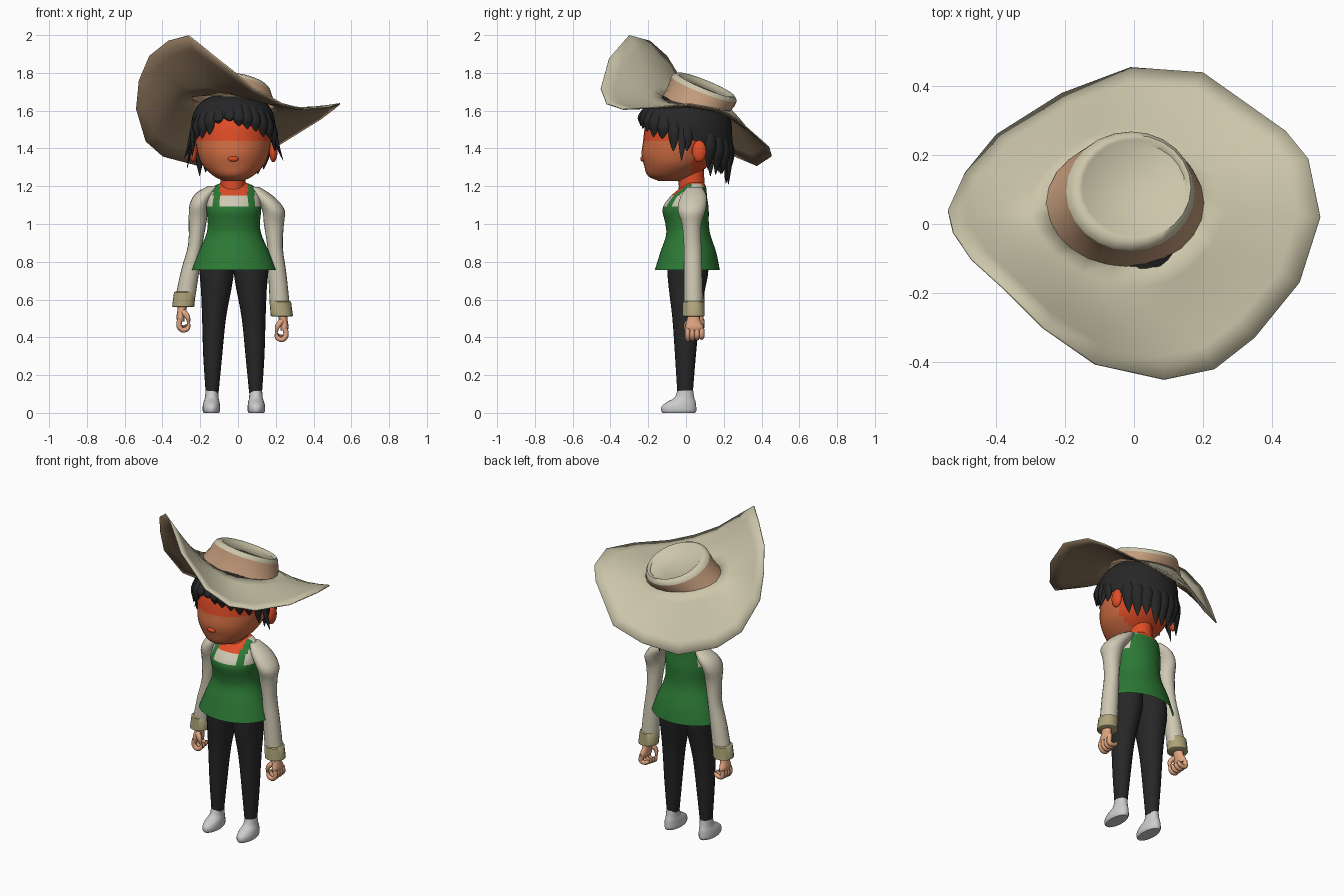
import bpy, bmesh, math, random
from mathutils import Vector

if "Cube" in bpy.data.objects:
    bpy.data.objects.remove(bpy.data.objects["Cube"])

random.seed(4)
CX = -0.022  # body centre line


def mat(name, *rgb):
    m = bpy.data.materials.new(name)
    m.diffuse_color = (*rgb, 1)
    m.use_nodes = True
    m.node_tree.nodes["Principled BSDF"].inputs["Base Color"].default_value = m.diffuse_color
    return m


STRAW = mat("straw", .60, .56, .40)
UNDER = mat("brim_underside", .30, .20, .12)
BAND = mat("hat_band", .55, .33, .20)
CLOTH = mat("shirt_cloth", .62, .58, .45)
CUFF = mat("cuff_cloth", .42, .37, .19)
GREEN = mat("apron_green", .025, .19, .035)
BLACK = mat("black", .02, .02, .021)
RED = mat("skin_red", .75, .075, .02)
FACE = mat("skin_face", .62, .15, .055)
HAND = mat("skin_hand", .75, .38, .22)


def skin(name, rings, mats=(), pick=None, cap=(True, True), fix=True):
    """Skin a list of closed point rings into one object."""
    n = len(rings[0])
    verts = [tuple(p) for r in rings for p in r]
    faces = [(i*n+j, i*n+(j+1) % n, (i+1)*n+(j+1) % n, (i+1)*n+j)
             for i in range(len(rings)-1) for j in range(n)]
    if cap[0]:
        faces.append(tuple(range(n))[::-1])
    if cap[1]:
        faces.append(tuple(range((len(rings)-1)*n, len(rings)*n)))
    me = bpy.data.meshes.new(name)
    me.from_pydata(verts, [], faces)
    for m in mats:
        me.materials.append(m)
    if fix:
        bm = bmesh.new()
        bm.from_mesh(me)
        bmesh.ops.recalc_face_normals(bm, faces=bm.faces)
        bm.to_mesh(me)
        bm.free()
    if pick:
        for f in me.polygons:
            f.material_index = pick(f.center)
    me.shade_smooth()
    me.set_sharp_from_angle(angle=math.radians(50))
    ob = bpy.data.objects.new(name, me)
    bpy.context.collection.objects.link(ob)
    return ob


def ellipse(x, y, z, rx, ry, n):
    return [Vector((x+rx*math.cos(2*math.pi*j/n), y+ry*math.sin(2*math.pi*j/n), z)) for j in range(n)]


def refine(rows, k):
    """Catmull-Rom interpolation between rows of numbers."""
    out = []
    for i in range(len(rows)-1):
        a, b, c, d = (rows[max(0, min(len(rows)-1, i+o))] for o in (-1, 0, 1, 2))
        for s in range(k):
            t = s/k
            out.append([.5*(2*q+(r-p)*t+(2*p-5*q+4*r-w)*t*t+(3*q-p-3*r+w)*t**3)
                        for p, q, r, w in zip(a, b, c, d)])
    return out+[list(rows[-1])]


def loft(name, rows, mats=(), n=20, k=3, **kw):
    return skin(name, [ellipse(*r, n) for r in refine(rows, k)], mats, **kw)


def tube(name, pts, radii, ref, m, n=8, flat=1.0):
    """Tapered tube; ref is the sideways axis of its section."""
    rows = refine([(*p, r) for p, r in zip(pts, radii)], 3)
    ps = [Vector(r[:3]) for r in rows]
    rings = []
    for i, p in enumerate(ps):
        d = (ps[min(i+1, len(ps)-1)]-ps[max(i-1, 0)]).normalized()
        v = d.cross(ref).normalized()
        u = v.cross(d)
        rad = max(rows[i][3], .001)
        rings.append([p+rad*(u*math.cos(2*math.pi*j/n)+v*flat*math.sin(2*math.pi*j/n)) for j in range(n)])
    return skin(name, rings, (m,))


def ball(name, c, r, m, n=16):
    rings = [ellipse(c[0], c[1], c[2]+r[2]*math.sin(a), r[0]*math.cos(a), r[1]*math.cos(a), n)
             for a in [math.radians(-87+174*i/10) for i in range(11)]]
    return skin(name, rings, (m,))


# Legs and shoes, mirrored about the centre line
LEG = [(.093, -.005, .105, .034, .041), (.09, -.003, .3, .05, .055), (.083, 0, .5, .063, .072),
       (.072, .005, .65, .08, .095), (.068, .01, .75, .091, .108), (.06, .01, .86, .085, .10)]
SHOE = [(.097, -.038, 0, .040, .086), (.097, -.038, .012, .046, .093), (.097, -.037, .035, .046, .091),
        (.096, -.025, .058, .042, .076), (.095, -.009, .08, .036, .053), (.094, -.004, .118, .034, .042)]
for side, s in (("right", 1), ("left", -1)):
    flip = lambda rows: [(CX+s*(r[0]-CX), *r[1:]) for r in rows]
    loft(side+"_trouser_leg", flip(LEG), (BLACK,))
    loft(side+"_shoe", flip(SHOE))


# Torso: flared apron dress with straps over shirt and bare neckline
def dress(c):
    dx = abs(c.x-CX)
    if c.z < 1.09:
        return 0
    if c.y < .03:
        if .073 < dx < .11:
            return 0
        return (2 if c.z > 1.155 else 1) if dx <= .073 else 1
    return 0 if dx < .11 and c.z < 1.195 else (2 if dx < .07 else 1)


loft("dress_torso", [(CX, .007, .757, .223, .172), (CX, .012, .85, .187, .148), (CX, .012, .94, .148, .118),
                     (CX, .006, 1.0, .138, .115), (CX, -.002, 1.08, .145, .122), (CX, .012, 1.14, .138, .10),
                     (CX, .035, 1.185, .118, .073), (CX, .045, 1.205, .098, .058), (CX, .045, 1.22, .06, .05)],
     (GREEN, CLOTH, RED), n=56, k=5, pick=dress, cap=(False, True))

# Neck
loft("neck", [(CX-.005, .025, 1.14, .075, .075), (CX-.005, .03, 1.2, .066, .068), (CX-.005, .02, 1.3, .068, .075)], (RED,))

# Sleeves, cuffs and hands
ARMS = {
    "right": (1, [(.085, .045, 1.195, .03, .04), (.135, .04, 1.145, .055, .07), (.187, .03, 1.075, .06, .075),
                  (.19, .03, 1.0, .053, .052), (.196, .035, .88, .041, .047), (.208, .037, .74, .048, .049),
                  (.222, .04, .56, .053, .052)], (.232, .04, .51)),
    "left": (-1, [(-.13, .045, 1.2, .03, .04), (-.175, .04, 1.16, .052, .07), (-.207, .03, 1.1, .05, .075),
                  (-.213, .03, 1.02, .048, .052), (-.226, .035, .89, .038, .047), (-.252, .037, .76, .048, .049),
                  (-.279, .04, .61, .053, .052)], (-.29, .04, .56)),
}
Y = Vector((0, 1, 0))
for side, (s, rows, w) in ARMS.items():
    wx, wy, wz = w
    loft(side+"_sleeve", rows, (CLOTH,), n=18)
    loft(side+"_cuff", [(wx-s*.010, wy, wz+.082, .053, .052), (wx-s*.008, wy, wz+.078, .057, .058),
                        (wx, wy, wz+.004, .059, .06), (wx, wy, wz, .052, .053)], (CUFF,), n=18, k=1)
    loft(side+"_palm", [(wx+s*.012, wy+.005, wz-.075, .018, .047), (wx+s*.014, wy+.004, wz-.055, .022, .05),
                        (wx+s*.008, wy, wz-.02, .023, .036), (wx, wy, wz+.03, .027, .030)], (HAND,), n=14)
    for i in range(4):
        y = wy-.032+i*.025
        path = [(wx+s*.018, y, wz-.065), (wx+s*.022, y, wz-.1), (wx+s*.002, y, wz-.122+.004*i),
                (wx-s*.024, y, wz-.112+.004*i), (wx-s*.03, y, wz-.085)]
        tube(f"{side}_finger_{i+1}", path, [.014, .0145, .0135, .012, .007], Y, HAND)
    tube(side+"_thumb", [(wx, wy-.025, wz-.025), (wx-s*.022, wy-.04, wz-.05), (wx-s*.03, wy-.036, wz-.085)],
         [.016, .014, .007], Y, HAND)

# Head with two-tone face, nose and ears
HX = -.025
loft("head", [(HX, -.085, 1.228, .05, .06), (HX, -.08, 1.255, .105, .122), (HX, -.05, 1.31, .162, .172),
              (HX, -.027, 1.37, .188, .208), (HX, -.01, 1.44, .20, .217), (HX, .0, 1.53, .20, .214),
              (HX, .0, 1.6, .165, .175), (HX, .0, 1.64, .10, .11)],
     (FACE, RED), n=32, k=4, pick=lambda c: 1 if c.z > 1.445 or (c.y > .03) else 0)
ball("mouth", (HX, -.228, 1.345), (.028, .014, .015), RED)
for side, s in (("right", 1), ("left", -1)):
    ball(side+"_ear", (HX+s*.212, .07, 1.385), (.022, .038, .058), RED)


# Hair cap with a hairline that is high in front and low behind
def hair_point(a, z, f=1.0):
    u = abs(z-1.45)/.237
    f *= (1-min(u if z > 1.45 else u*.8, .995)**3)**(1/3)
    return Vector((HX+.226*f*math.sin(a), -.003-.248*f*math.cos(a), z))


def hairline(a):
    return 1.46+.10*math.cos(a)


N = 40
angs = [2*math.pi*j/N for j in range(N)]
cap_rings = [[hair_point(a, hairline(a)+.01, .8) for a in angs]]
cap_rings += [[hair_point(a, hairline(a)+(1.684-hairline(a))*t, .98 if t == 0 else 1) for a in angs]
              for t in (0, .15, .3, .45, .6, .75, .87, .95, 1)]
skin("hair_cap", cap_rings, (BLACK,))

# Hair locks: (degrees from front, length, radius, spread of the tip)
LOCKS = [(-75, .13, .028, 1.0), (-60, .06, .036, 1.0), (-48, .075, .036, 1.0), (-35, .07, .036, 1.0),
         (-22, .02, .03, 1.0), (-5, .015, .03, 1.0), (8, .04, .034, 1.0), (20, .05, .034, 1.0),
         (33, .055, .034, 1.0), (46, .07, .036, 1.0), (60, .06, .036, 1.0), (75, .10, .03, 1.0),
         (86, .13, .022, 1.17), (-86, .12, .022, 1.15), (92, .07, .03, 1.0), (-92, .16, .022, 1.08)]
LOCKS += [(124+d*14, random.uniform(.10, .16), .036, random.uniform(.84, .98)) for d in range(9)]
for i, (deg, ln, r, out) in enumerate(LOCKS):
    a = math.radians(deg)
    z = hairline(a)
    edge = hair_point(a, z)
    o = Vector((HX, 0, 0))
    flat = Vector((edge.x, edge.y, 0))-o
    at = lambda f, zz: o+flat*f+Vector((0, 0, zz))
    top = hair_point(a, z+.07, .95)
    tube(f"hair_lock_{i+1}", [top, at(.98, z+.01), at(.5+.49*out-.01, z-ln*.5), at(out, z-ln)],
         [r*.7, r, r*.7, .002], Vector((math.cos(a), math.sin(a), 0)), BLACK, flat=.55)

# Hat brim: wavy outline lofted in to the crown base
OUT = [(.54, .02, 1.64), (.505, .19, 1.61), (.44, .27, 1.56), (.2, .44, 1.41), (-.01, .455, 1.36),
       (-.21, .38, 1.31), (-.40, .26, 1.36), (-.49, .15, 1.44), (-.54, .04, 1.61), (-.525, -.02, 1.76),
       (-.47, -.10, 1.89), (-.37, -.19, 1.97), (-.26, -.30, 2.0), (-.11, -.405, 1.88), (.09, -.45, 1.72),
       (.235, -.42, 1.64), (.35, -.33, 1.61), (.48, -.17, 1.62)]
BX, BY = -.025, .058


def base_z(x, y):
    return 1.645-.18*(y-BY)-.1*(x-BX)


brim = []
for t in (1, .8, .6, .4, .2, 0):
    ring = []
    for x, y, z in OUT:
        a = math.atan2((y-BY)/.185, (x-BX)/.23)
        ix, iy = BX+.222*math.cos(a), BY+.178*math.sin(a)
        iz = base_z(ix, iy)
        ring.append(Vector((ix+(x-ix)*t, iy+(y-iy)*t, iz+(z-iz)*t**1.12-.012*math.sin(math.pi*t))))
    brim.append(ring)
ob = skin("hat_brim", brim, (STRAW, UNDER), cap=(False, False), fix=False)
sol = ob.modifiers.new("thickness", "SOLIDIFY")
sol.thickness, sol.offset, sol.material_offset = .006, -1, 1


# Hat crown: band, rounded rim and dented top, all tilted back
def tilted(x, y, rx, ry, z, sx, sy):
    ring = ellipse(x, y, 0, rx, ry, 24)
    for p in ring:
        p.z = z+sy*(p.y-y)+sx*(p.x-x)
    return ring


low = [tilted(BX, BY, .23, .184, 1.64, -.1, -.18), tilted(-.016, .08, .207, .178, 1.675, -.12, -.28),
       tilted(-.01, .095, .187, .173, 1.715, -.14, -.38)]
skin("hat_band", low, (BAND,), cap=(False, False))
top = [low[-1], tilted(-.006, .1, .18, .168, 1.727, -.15, -.4), tilted(0, .106, .165, .152, 1.737, -.15, -.4),
       tilted(.004, .106, .155, .14, 1.734, -.15, -.4), tilted(.004, .106, .145, .128, 1.723, -.15, -.4)]
skin("hat_crown_top", top, (STRAW,), cap=(False, True))
